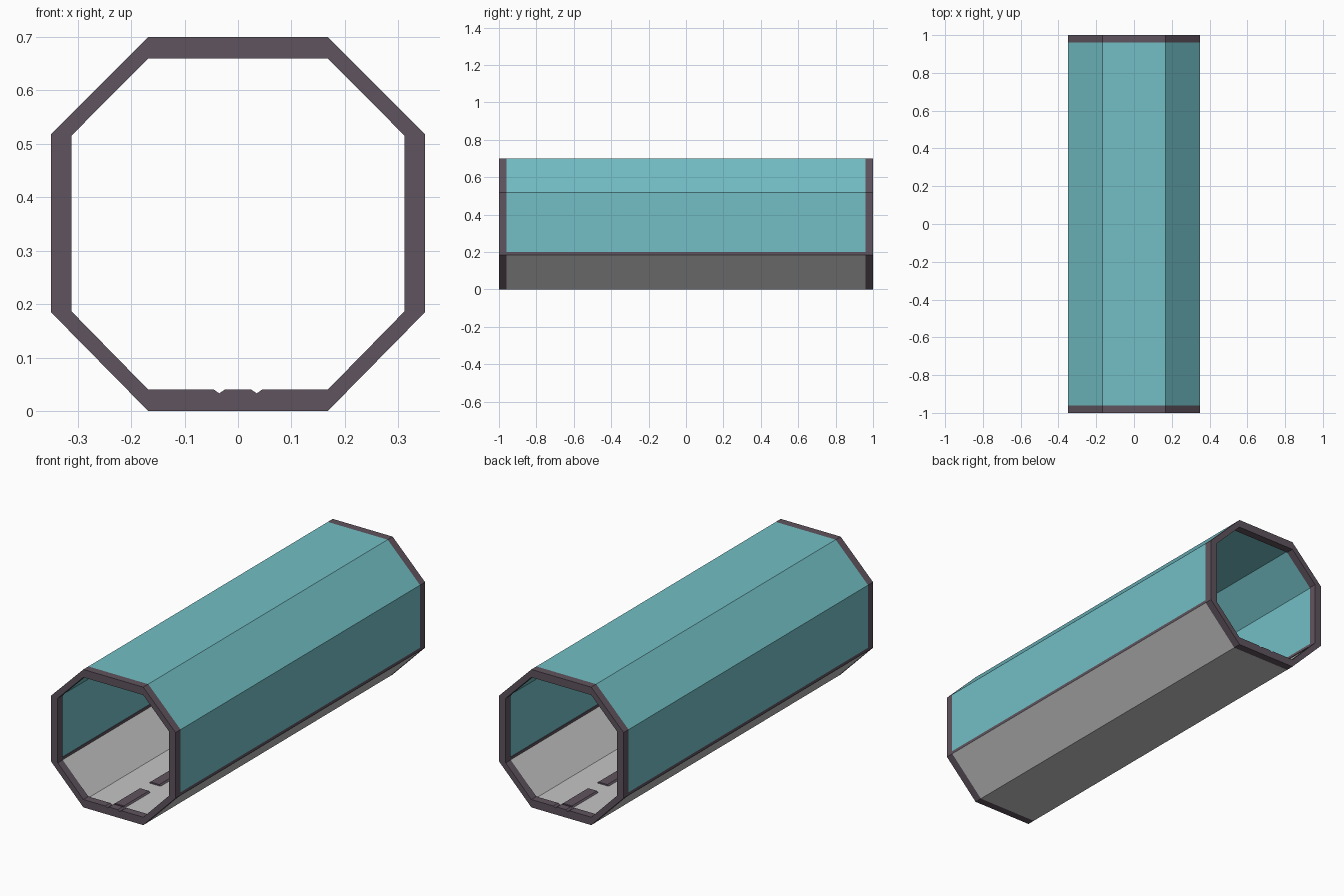
import bpy, bmesh

if "Cube" in bpy.data.objects:
    bpy.data.objects.remove(bpy.data.objects["Cube"])


def material(name, rgb):
    m = bpy.data.materials.new(name)
    m.diffuse_color = (*rgb, 1)
    m.use_nodes = True
    m.node_tree.nodes["Principled BSDF"].inputs["Base Color"].default_value = m.diffuse_color
    return m


FRAME = material("dark frame", (0.115, 0.088, 0.112))
GLASS = material("teal glass", (0.17, 0.52, 0.56))
BASE = material("grey panel", (0.56, 0.56, 0.56))


def shell(name, outer, inner, y0, y1, mat, closed=False):
    """Extrude the band between two matching x-z outlines along y."""
    bm = bmesh.new()
    rows = [[bm.verts.new((x, y, z)) for x, z in line]
            for line in (outer, inner) for y in (y0, y1)]
    o0, o1, i0, i1 = rows
    n = len(outer)
    for k in range(n if closed else n - 1):
        j = (k + 1) % n
        for a, b in ((o0, o1), (o1, i1), (i1, i0), (i0, o0)):
            bm.faces.new((a[k], a[j], b[j], b[k]))
    if not closed:
        for k in (0, n - 1):
            bm.faces.new((o0[k], o1[k], i1[k], i0[k]))
    bmesh.ops.recalc_face_normals(bm, faces=bm.faces)
    mesh = bpy.data.meshes.new(name)
    bm.to_mesh(mesh)
    bm.free()
    mesh.materials.append(mat)
    obj = bpy.data.objects.new(name, mesh)
    bpy.context.collection.objects.link(obj)
    return obj


def mirrored(right):
    """Complete a right-half outline with its left half."""
    return right + [(-x, z) for x, z in reversed(right)]


def upper(t):
    return mirrored([(0.35 - t, 0.2), (0.35 - t, 0.518 - 0.075 * t), (0.168, 0.7 - t)])


def lower(t):
    return mirrored([(0.35 - t, 0.185 + 0.05 * t), (0.168, t)])


END = 0.96      # where panels meet the end frames
T = 0.034       # panel thickness

# octagonal end frames, with two small notches in the sill
notch = [(0.025, 0.04), (0.035, 0.033), (0.045, 0.04)]
frame_in = mirrored(notch + [(0.168, 0.04), (0.312, 0.187), (0.312, 0.515), (0.168, 0.66)])
frame_out = mirrored([(x, 0) for x, z in notch]
                     + [(0.168, 0), (0.35, 0.185), (0.35, 0.518), (0.168, 0.7)])
shell("front_frame", frame_out, frame_in, -1, -END, FRAME, True)
shell("back_frame", frame_out, frame_in, END, 1, FRAME, True)

# glazed upper five sides and solid lower three sides
shell("glass_canopy", upper(0), upper(T), -END, END, GLASS)
shell("floor_panels", lower(0), lower(0.033), -END, END, BASE)

# long rails between glass and floor panels
for s, side in ((-1, "left"), (1, "right")):
    shell(side + "_rail", [(s * 0.35, 0.185), (s * 0.35, 0.2)],
          [(s * 0.313, 0.187), (s * 0.313, 0.2)], -END, END, FRAME)

# dashed centre line on the floor
for i in range(7):
    y = -0.95 + i * 0.2833
    shell(f"floor_dash_{i + 1}", [(-0.033, 0.032), (0.033, 0.032)],
          [(-0.025, 0.04), (0.025, 0.04)], y, y + 0.2, FRAME)
